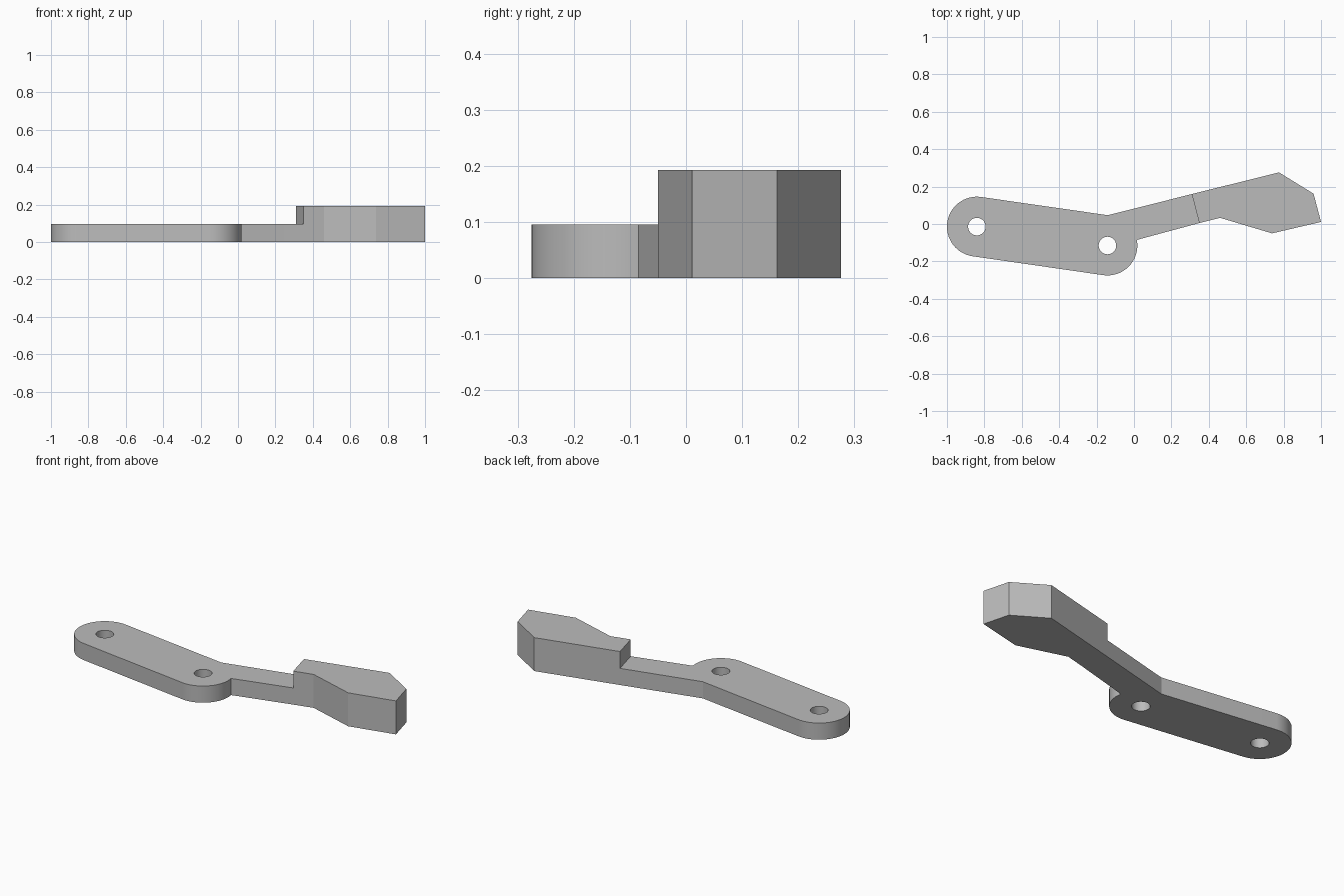
import bpy, bmesh
from math import radians, sin, cos
from mathutils import Vector

if "Cube" in bpy.data.objects:
    bpy.data.objects.remove(bpy.data.objects["Cube"])

LOW, HIGH = 0.096, 0.193
PIVOT_A, PIVOT_B = (-0.84, -0.014), (-0.142, -0.115)
END_R, HOLE_R = 0.16, 0.047


def arc(centre, r, start, end, n):
    """Points along an arc, angles in degrees."""
    angles = [radians(start + (end - start) * i / n) for i in range(n + 1)]
    return [(centre[0] + r * cos(a), centre[1] + r * sin(a)) for a in angles]


bm = bmesh.new()


def add_verts(points):
    return [bm.verts.new((x, y, 0)) for x, y in points]


def add_loop(verts):
    return [bm.edges.new((verts[i - 1], verts[i])) for i in range(len(verts))]


def raise_faces(faces, height):
    """Extrude faces upward and return the new top faces."""
    geom = bmesh.ops.extrude_face_region(bm, geom=faces, use_keep_orig=False)["geom"]
    bmesh.ops.translate(bm, vec=Vector((0, 0, height)),
                        verts=[g for g in geom if isinstance(g, bmesh.types.BMVert)])
    return [g for g in geom if isinstance(g, bmesh.types.BMFace)]


# Flat link with rounded ends, two pivot holes and a narrow arm
step = add_verts([(0.349, 0.005), (0.309, 0.16)])
link = add_verts(arc(PIVOT_A, END_R, 81.8, 261.8, 32)
                 + arc(PIVOT_B, END_R, -98.2, 10.8, 24)) + step + add_verts([(-0.14, 0.047)])
edges = add_loop(link)
for centre in (PIVOT_A, PIVOT_B):
    edges += add_loop(add_verts(arc(centre, HOLE_R, 0, 360, 32)[:-1]))
bmesh.ops.triangle_fill(bm, edges=edges, use_beauty=True, normal=(0, 0, 1))

# Head outline beyond the step
head = bm.faces.new([step[0]] + add_verts([(0.46, 0.033), (0.738, -0.05), (1.0, 0.011),
                                           (0.96, 0.162), (0.775, 0.276)]) + [step[1]])

# Raise the base plate, then the thick head above it
bottom = list(bm.faces)
bottom_copy = bmesh.ops.duplicate(bm, geom=bottom)["geom"]
tops = raise_faces(bottom, LOW)
bmesh.ops.remove_doubles(bm, verts=bm.verts[:], dist=0.0001)
raise_faces([f for f in tops if f.is_valid and f.calc_center_median().x > 0.4], HIGH - LOW)
bmesh.ops.recalc_face_normals(bm, faces=bm.faces[:])

mesh = bpy.data.meshes.new("lever_arm")
bm.to_mesh(mesh)
bm.free()
lever = bpy.data.objects.new("lever_arm", mesh)
bpy.context.collection.objects.link(lever)

# Plain grey metal
grey = bpy.data.materials.new("grey")
grey.use_nodes = True
colour = (0.5, 0.5, 0.5, 1)
grey.diffuse_color = colour
grey.node_tree.nodes["Principled BSDF"].inputs["Base Color"].default_value = colour
mesh.materials.append(grey)

bpy.context.view_layer.objects.active = lever
lever.select_set(True)
bpy.ops.object.shade_smooth_by_angle(angle=radians(20))
